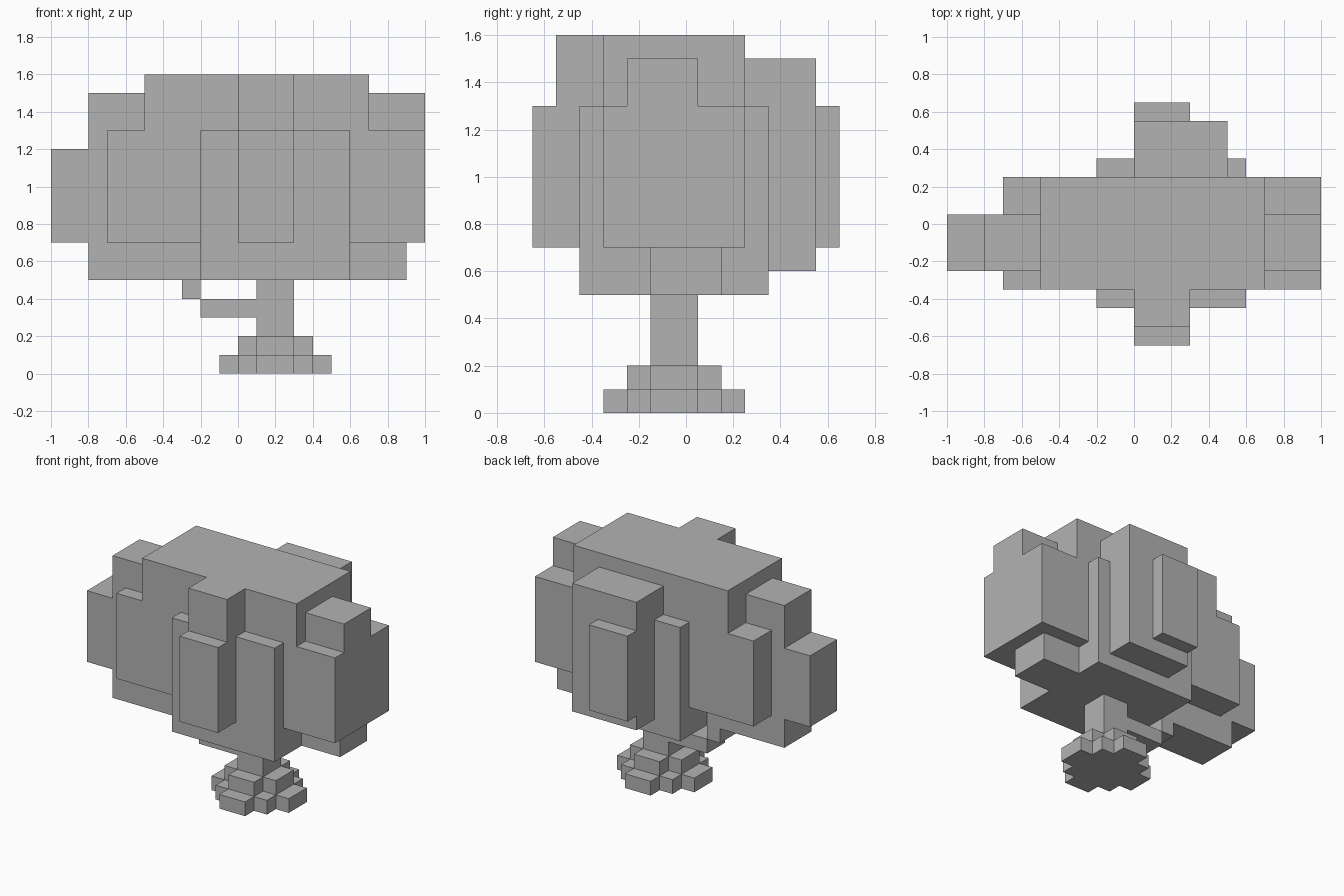
import bpy
import bmesh
import math
from mathutils import Vector

cube = bpy.data.objects.get("Cube")
if cube:
    bpy.data.objects.remove(cube, do_unlink=True)

UNIT = 0.1                             # edge of one block
OFFSET = Vector((0, -UNIT / 2, 0))     # block grid sits half a block forward
DIRECTIONS = [Vector(d) for d in
              ((1, 0, 0), (-1, 0, 0), (0, 1, 0), (0, -1, 0), (0, 0, 1), (0, 0, -1))]

grey = bpy.data.materials.new("plain_grey")
grey.use_nodes = True
colour = (0.45, 0.45, 0.45, 1)
grey.diffuse_color = colour
grey.node_tree.nodes["Principled BSDF"].inputs["Base Color"].default_value = colour


def block_part(name, boxes):
    """Join boxes given as (x range, y range, z range) in blocks into one clean shell."""
    cells = {(x, y, z) for xs, ys, zs in boxes
             for x in range(*xs) for y in range(*ys) for z in range(*zs)}
    bm = bmesh.new()
    for cell in cells:
        middle = Vector(cell) + Vector((0.5, 0.5, 0.5))
        for d in DIRECTIONS:
            if tuple(int(v) for v in Vector(cell) + d) in cells:
                continue
            u = Vector((d.y, d.z, d.x))
            v = d.cross(u)
            corners = [middle + (d + a * u + b * v) / 2
                       for a, b in ((-1, -1), (1, -1), (1, 1), (-1, 1))]
            bm.faces.new([bm.verts.new(c * UNIT + OFFSET) for c in corners])
    bmesh.ops.remove_doubles(bm, verts=bm.verts, dist=UNIT / 100)
    bmesh.ops.dissolve_limit(bm, angle_limit=math.radians(1),
                             verts=bm.verts, edges=bm.edges)
    mesh = bpy.data.meshes.new(name)
    bm.to_mesh(mesh)
    bm.free()
    mesh.materials.append(grey)
    obj = bpy.data.objects.new(name, mesh)
    bpy.context.collection.objects.link(obj)
    return obj


# Leafy crown: core with clumps on every side
block_part("crown", [
    ((-5, 7), (-3, 3), (7, 16)),     # core
    ((-2, 6), (-4, 4), (5, 13)),     # low wide middle
    ((0, 3), (-5, -3), (7, 16)),     # front clump
    ((0, 3), (-6, -5), (7, 13)),     # front tip
    ((0, 5), (3, 6), (6, 15)),       # back clump
    ((0, 3), (6, 7), (7, 13)),       # back tip
    ((7, 10), (-3, 3), (7, 13)),     # left clump
    ((7, 10), (-2, 1), (13, 15)),    # left top
    ((6, 9), (-1, 2), (5, 7)),       # left underside
    ((-7, -5), (-3, 3), (7, 13)),    # right clump
    ((-8, -5), (-2, 1), (5, 15)),    # right tall clump
    ((-8, -2), (-2, 1), (5, 7)),     # right underside
    ((-10, -8), (-2, 1), (7, 12)),   # right tip
])

# Trunk with its side branch
block_part("trunk", [
    ((1, 3), (-1, 1), (2, 5)),
    ((-2, 1), (-1, 1), (3, 4)),
    ((-3, -2), (-1, 1), (4, 5)),
])

# Stepped roots around the trunk foot
block_part("roots", [
    ((0, 4), (-2, 2), (0, 1)),
    ((-1, 5), (-1, 1), (0, 1)),
    ((1, 3), (-3, 3), (0, 1)),
    ((0, 4), (-1, 1), (1, 2)),
    ((1, 3), (-2, 2), (1, 2)),
])
